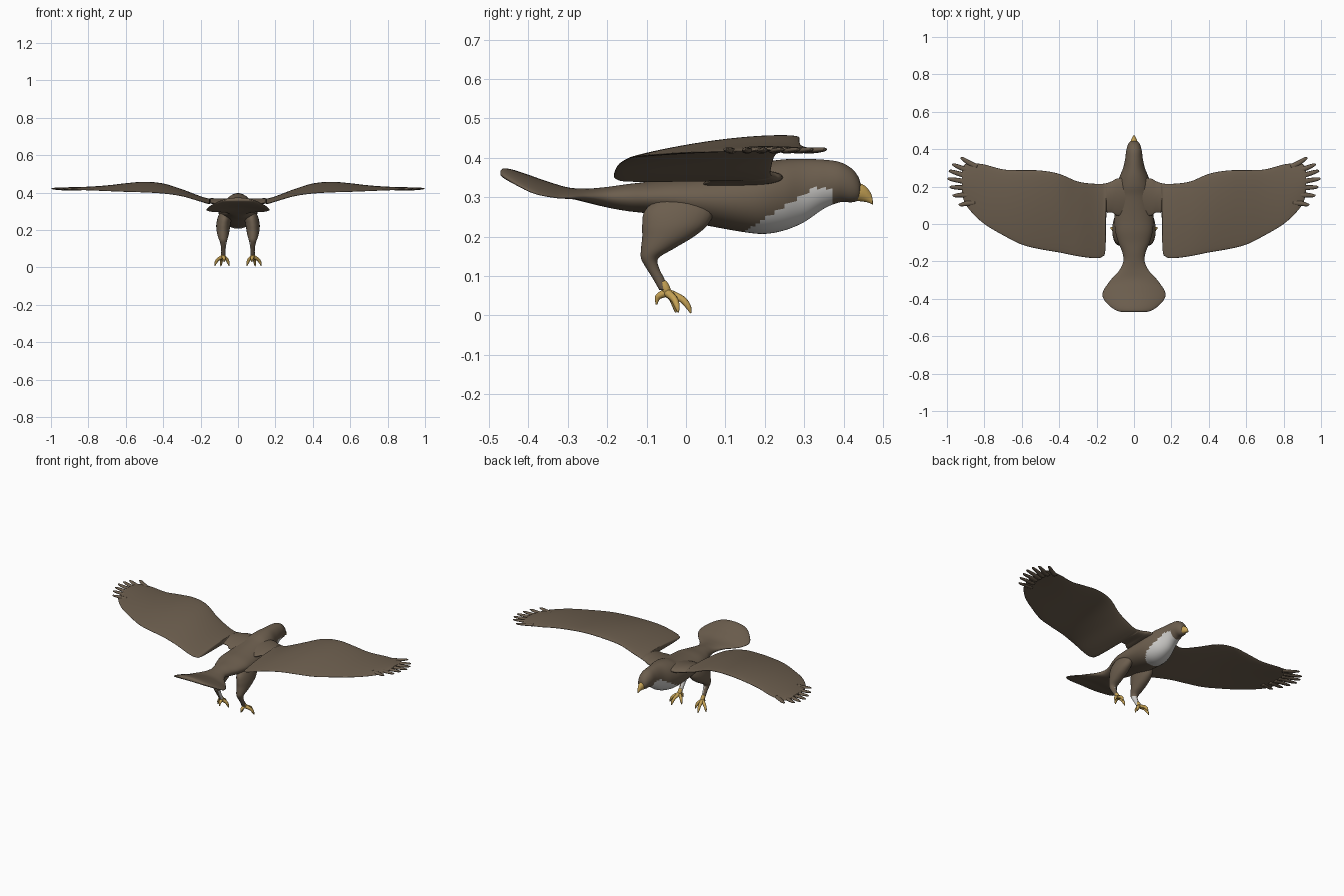
import bpy, bmesh, math
from mathutils import Vector


def material(name, rgb):
    m = bpy.data.materials.new(name)
    m.diffuse_color = (*rgb, 1)
    return m


BROWN = material("feather brown", (0.15, 0.112, 0.076))
WHITE = material("breast white", (0.62, 0.61, 0.59))
GOLD = material("beak and foot gold", (0.56, 0.36, 0.09))


def smooth(stations, steps):
    """Catmull-Rom resampling of a list of number tuples."""
    out, n = [], len(stations)
    for i in range(n - 1):
        a, b, c, d = (stations[min(max(k, 0), n - 1)] for k in (i - 1, i, i + 1, i + 2))
        for s in range(steps):
            t = s / steps
            out.append(tuple(
                0.5 * (2 * q + (r - p) * t + (2 * p - 5 * q + 4 * r - w) * t * t
                       + (3 * q - p - 3 * r + w) * t ** 3)
                for p, q, r, w in zip(a, b, c, d)))
    return out + [tuple(stations[-1])]


def add_loft(bm, rings):
    rows = [[bm.verts.new(p) for p in ring] for ring in rings]
    n = len(rows[0])
    for a, b in zip(rows, rows[1:]):
        for j in range(n):
            bm.faces.new((a[j], a[(j + 1) % n], b[(j + 1) % n], b[j]))
    bm.faces.new(rows[0])
    bm.faces.new(rows[-1])


def make(name, lofts, mats, mirror=False, rule=None):
    bm = bmesh.new()
    for rings in lofts:
        add_loft(bm, rings)
    bmesh.ops.recalc_face_normals(bm, faces=bm.faces)
    for f in bm.faces:
        f.smooth = True
        if rule and rule(f.calc_center_median(), f.normal):
            f.material_index = 1
    me = bpy.data.meshes.new(name)
    bm.to_mesh(me)
    bm.free()
    for m in mats:
        me.materials.append(m)
    ob = bpy.data.objects.new(name, me)
    bpy.context.collection.objects.link(ob)
    if mirror:
        ob.modifiers.new("mirror", 'MIRROR').use_mirror_merge = False
    return ob


def circle(n):
    return [(math.cos(2 * math.pi * k / n), math.sin(2 * math.pi * k / n)) for k in range(n)]


def tube(points, steps=4, flat=1.0, n=10):
    """Tapered tube along (x, y, z, radius) points."""
    pts = smooth(points, steps)
    rings = []
    for i, p in enumerate(pts):
        d = (Vector(pts[min(i + 1, len(pts) - 1)][:3]) - Vector(pts[max(i - 1, 0)][:3])).normalized()
        side = d.cross(Vector((0, 0, 1))).normalized()
        up = side.cross(d)
        rings.append([Vector(p[:3]) + p[3] * (side * c + up * s * flat) for c, s in circle(n)])
    return rings


# Body, head and fanned tail: y, centre z, half height, half width
body = [(-0.47, 0.362, 0.006, 0.07), (-0.462, 0.361, 0.012, 0.095), (-0.44, 0.355, 0.015, 0.128),
        (-0.40, 0.343, 0.014, 0.163), (-0.36, 0.331, 0.012, 0.165), (-0.30, 0.312, 0.013, 0.125),
        (-0.25, 0.304, 0.018, 0.08), (-0.20, 0.300, 0.026, 0.057), (-0.15, 0.299, 0.034, 0.063),
        (-0.10, 0.299, 0.040, 0.083), (-0.04, 0.299, 0.050, 0.100), (0.02, 0.295, 0.060, 0.104),
        (0.08, 0.293, 0.070, 0.102), (0.15, 0.293, 0.082, 0.098), (0.20, 0.298, 0.091, 0.092),
        (0.25, 0.306, 0.090, 0.078), (0.30, 0.317, 0.080, 0.058), (0.35, 0.333, 0.062, 0.047),
        (0.39, 0.338, 0.051, 0.042), (0.42, 0.330, 0.043, 0.034), (0.437, 0.322, 0.030, 0.024),
        (0.443, 0.318, 0.015, 0.012)]


def body_ring(y, zc, rz, rx):
    droop = min(max((-0.2 - y) / 0.12, 0), 1)
    return [Vector((rx * c, y, zc + rz * s - droop * (rx * c) ** 2)) for c, s in circle(48)]


def breast(c, n):
    return 0.15 < c.y < 0.372 and c.z < min(0.215 + (c.y - 0.15) * 0.62, 0.322)


make("body", [[body_ring(*s) for s in smooth(body, 8)]], [BROWN, WHITE], rule=breast)

# Hooked beak
beak = [(0.415, 0.314, 0.022, 0.022), (0.438, 0.313, 0.023, 0.019), (0.455, 0.308, 0.020, 0.013),
        (0.466, 0.300, 0.015, 0.008), (0.472, 0.292, 0.010, 0.005), (0.474, 0.285, 0.004, 0.002)]
make("beak", [[[Vector((rx * c, y, zc + rz * s)) for c, s in circle(20)]
               for y, zc, rz, rx in smooth(beak, 4)]], [GOLD])

# Wings: x, leading y, leading z, trailing y, trailing z, half thickness
wing = [(0.02, 0.25, 0.350, 0.04, 0.325, 0.022), (0.09, 0.243, 0.350, 0.045, 0.335, 0.020),
        (0.115, 0.230, 0.350, 0.06, 0.342, 0.018), (0.14, 0.220, 0.352, 0.06, 0.345, 0.016),
        (0.148, 0.218, 0.353, 0.045, 0.345, 0.015), (0.153, 0.217, 0.354, -0.14, 0.342, 0.015),
        (0.17, 0.215, 0.357, -0.175, 0.345, 0.014), (0.21, 0.215, 0.370, -0.183, 0.357, 0.014),
        (0.30, 0.227, 0.408, -0.172, 0.382, 0.014), (0.40, 0.268, 0.442, -0.152, 0.396, 0.014),
        (0.50, 0.286, 0.452, -0.135, 0.402, 0.013), (0.60, 0.288, 0.444, -0.11, 0.405, 0.012),
        (0.70, 0.292, 0.431, -0.06, 0.409, 0.010), (0.80, 0.318, 0.422, 0.0, 0.413, 0.008),
        (0.87, 0.325, 0.419, 0.065, 0.415, 0.007), (0.905, 0.318, 0.418, 0.115, 0.416, 0.006),
        (0.92, 0.290, 0.418, 0.165, 0.417, 0.004)]


def wing_ring(x, ly, lz, ty, tz, th):
    ring = []
    for c, s in circle(44):
        t = (1 - c) / 2
        z = lz + (tz - lz) * t + 0.006 * math.sin(math.pi * t) + th * s * (1.15 - 0.5 * t)
        ring.append(Vector((x, ly + (ty - ly) * t, z)))
    return ring


make("wings", [[wing_ring(*s) for s in smooth(wing, 6)]], [BROWN], mirror=True)

# Spread feather tips: base x, base y, tip x, tip y
tips = [(0.84, 0.305, 0.928, 0.352), (0.87, 0.280, 0.972, 0.318), (0.88, 0.252, 0.990, 0.285),
        (0.88, 0.222, 0.997, 0.244), (0.88, 0.190, 0.985, 0.200), (0.87, 0.155, 0.970, 0.155),
        (0.85, 0.115, 0.937, 0.106)]
fingers = []
for bx, by, tx, ty in tips:
    mx, my = (bx + tx) / 2, (by + ty) / 2
    fingers.append(tube([(bx, by, 0.418, 0.014), (mx, my, 0.419, 0.013),
                         (tx - 0.012, ty - 0.003, 0.421, 0.009), (tx, ty, 0.422, 0.003)], flat=0.55))
make("wing_feather_tips", fingers, [BROWN], mirror=True)

# Feathered legs: z, back y, front y, centre x, half width
leg = [(0.30, -0.07, 0.05, 0.070, 0.025), (0.265, -0.105, 0.070, 0.073, 0.036),
       (0.23, -0.111, 0.055, 0.078, 0.038), (0.20, -0.111, 0.020, 0.080, 0.035),
       (0.17, -0.114, -0.030, 0.080, 0.029), (0.145, -0.114, -0.070, 0.079, 0.021),
       (0.12, -0.101, -0.068, 0.078, 0.015), (0.095, -0.085, -0.056, 0.078, 0.012),
       (0.065, -0.068, -0.043, 0.078, 0.011)]
leg_rings = [[Vector((cx + w * c, (b + f) / 2 + (f - b) / 2 * s, z)) for c, s in circle(24)]
             for z, b, f, cx, w in smooth(leg, 5)]
make("legs", [leg_rings], [BROWN, WHITE], mirror=True,
     rule=lambda c, n: c.z < 0.135 and -n.x + 0.5 * n.y > 0.35)

# Feet: four curved toes with claws, plus a short ankle
toes = [(0.092, 0.012, 0.006), (0.124, -0.020, 0.008), (0.048, -0.026, 0.008), (0.074, -0.075, 0.028)]
ax, ay, az = 0.079, -0.048, 0.060
parts = [tube([(ax, ay - 0.012, 0.085, 0.010), (ax, ay - 0.004, 0.07, 0.012), (ax, ay + 0.003, 0.05, 0.010)])]
for tx, ty, tz in toes:
    mx, my = ax + (tx - ax) * 0.62, ay + (ty - ay) * 0.62
    parts.append(tube([(ax, ay, az - 0.002, 0.011), (mx, my, az * 0.55 + tz * 0.45 + 0.006, 0.009),
                       (ax + (tx - ax) * 0.9, ay + (ty - ay) * 0.9, tz + 0.016, 0.007),
                       (tx, ty, tz, 0.002)]))
make("feet", parts, [GOLD], mirror=True)
